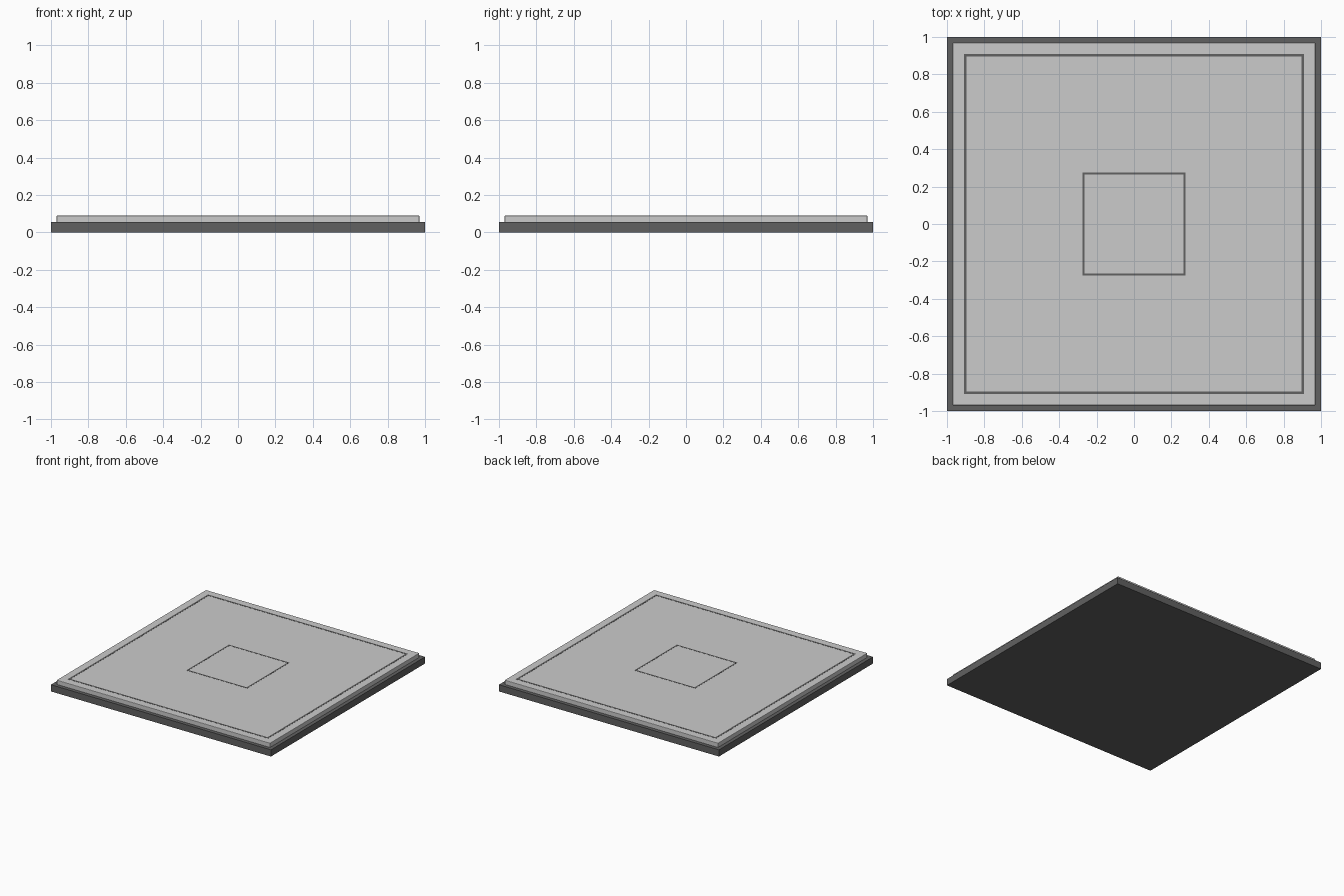
import bpy, bmesh

if "Cube" in bpy.data.objects:
    bpy.data.objects.remove(bpy.data.objects["Cube"])

dark = bpy.data.materials.new("dark_grey")
dark.diffuse_color = (0.12, 0.12, 0.12, 1)
dark.use_nodes = True
dark.node_tree.nodes["Principled BSDF"].inputs["Base Color"].default_value = dark.diffuse_color


def slab(name, half, z0, z1, bevel=0.0, mat=None):
    bpy.ops.mesh.primitive_cube_add(size=1, location=(0, 0, (z0 + z1) / 2))
    ob = bpy.context.object
    ob.name = name
    ob.scale = (2 * half, 2 * half, z1 - z0)
    bpy.ops.object.transform_apply(location=False, rotation=False, scale=True)
    if bevel:
        m = ob.modifiers.new("bevel", 'BEVEL')
        m.width, m.segments = bevel, 2
    if mat:
        ob.data.materials.append(mat)
    return ob


def square_ring(name, outer, inner, z0, z1, mat):
    # Square frame: outer and inner loops at two heights, bridged all round
    bm = bmesh.new()
    loops = [[bm.verts.new((sx * h, sy * h, z))
              for sx, sy in ((-1, -1), (1, -1), (1, 1), (-1, 1))]
             for h, z in ((outer, z0), (outer, z1), (inner, z1), (inner, z0))]
    for a in range(4):
        p, q = loops[a], loops[(a + 1) % 4]
        for i in range(4):
            j = (i + 1) % 4
            bm.faces.new((p[i], p[j], q[j], q[i]))
    bmesh.ops.recalc_face_normals(bm, faces=bm.faces)
    me = bpy.data.meshes.new(name)
    bm.to_mesh(me)
    bm.free()
    me.materials.append(mat)
    bpy.context.collection.objects.link(bpy.data.objects.new(name, me))


# Dark base plate and lighter floor tile
slab("base_plate", 1.0, 0.0, 0.055, mat=dark)
slab("floor_tile", 0.97, 0.05, 0.09, bevel=0.004)

# Thin inlaid lines on the tile
square_ring("border_line", 0.91, 0.895, 0.085, 0.091, dark)
square_ring("centre_line", 0.276, 0.264, 0.085, 0.091, dark)
